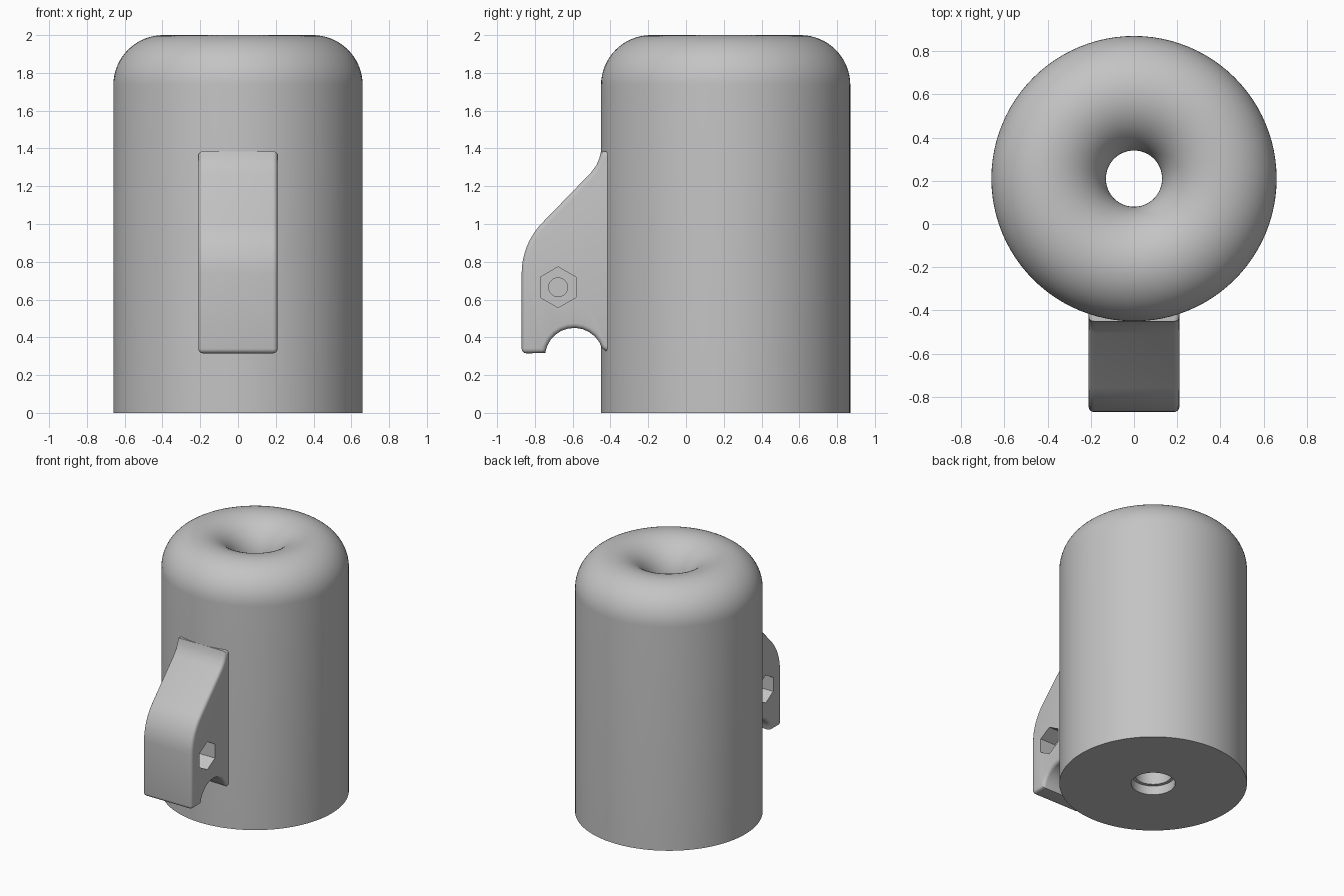
import bpy, bmesh
from math import sin, cos, pi, radians
from mathutils import Matrix, Vector

default = bpy.data.objects.get("Cube")
if default:
    bpy.data.objects.remove(default)

GREY = (0.55, 0.55, 0.55, 1)
mat = bpy.data.materials.new("light grey")
mat.use_nodes = True
mat.diffuse_color = GREY
mat.node_tree.nodes["Principled BSDF"].inputs["Base Color"].default_value = GREY


def make(name, bm):
    bmesh.ops.recalc_face_normals(bm, faces=bm.faces)
    mesh = bpy.data.meshes.new(name)
    bm.to_mesh(mesh)
    bm.free()
    obj = bpy.data.objects.new(name, mesh)
    bpy.context.collection.objects.link(obj)
    mesh.materials.append(mat)
    return obj


def smooth(obj):
    bpy.ops.object.select_all(action='DESELECT')
    obj.select_set(True)
    bpy.context.view_layer.objects.active = obj
    bpy.ops.object.shade_smooth_by_angle(angle=radians(32))


def arc(cy, cz, r, start, end, n):
    angles = [radians(start + (end - start) * i / n) for i in range(n + 1)]
    return [(cy + r * cos(a), cz + r * sin(a)) for a in angles]


def cut(obj, cutter):
    cutter.hide_render = True
    mod = obj.modifiers.new("cut", 'BOOLEAN')
    mod.operation, mod.solver, mod.object = 'DIFFERENCE', 'EXACT', cutter
    deps = bpy.context.evaluated_depsgraph_get()
    obj.data = bpy.data.meshes.new_from_object(obj.evaluated_get(deps))
    obj.modifiers.clear()
    bpy.data.objects.remove(cutter)


# Cylindrical body with a doughnut top, central bore and counterbored base
BODY_Y, BODY_R, BORE_R, SINK_R = 0.21, 0.66, 0.13, 0.155
tube = (BODY_R - BORE_R) / 2
profile = [(SINK_R, 0), (BODY_R, 0)]
profile += arc(BORE_R + tube, 2 - tube, tube, 0, 180, 32)
profile += [(BORE_R, 0.07), (SINK_R, 0.07)]
bm = bmesh.new()
verts = [bm.verts.new((r, 0, z)) for r, z in profile]
edges = [bm.edges.new((verts[i - 1], verts[i])) for i in range(len(verts))]
bmesh.ops.spin(bm, geom=verts + edges, cent=(0, 0, 0), axis=(0, 0, 1),
               angle=2 * pi, steps=96)
bmesh.ops.remove_doubles(bm, verts=bm.verts, dist=0.0001)
bmesh.ops.translate(bm, verts=bm.verts, vec=(0, BODY_Y, 0))
smooth(make("body", bm))

# Front hook: side outline extruded across x, with rounded rims
HALF = 0.21
outline = [(-0.87, 0.315)]
outline += arc(-0.592, 0.295, 0.155, 172, 18, 11)
outline += [(-0.42, 0.325), (-0.3, 0.325), (-0.3, 1.385), (-0.45, 1.385)]
outline += [(-0.458, 1.35), (-0.475, 1.31), (-0.505, 1.27)]
outline += arc(-0.49, 0.74, 0.38, 135, 180, 8)
bm = bmesh.new()
face = bm.faces.new([bm.verts.new((-HALF, y, z)) for y, z in outline])
ext = bmesh.ops.extrude_face_region(bm, geom=[face])
bmesh.ops.translate(bm, vec=(2 * HALF, 0, 0),
                    verts=[v for v in ext["geom"] if isinstance(v, bmesh.types.BMVert)])
bmesh.ops.recalc_face_normals(bm, faces=bm.faces)
rim = []
for e in bm.edges:
    a, b = (v.co for v in e.verts)
    across = abs(a.x - b.x) > 0.1
    toe = across and a.y < -0.86 and a.z < 0.32
    if toe or (not across and min(a.y, b.y) < -0.41):
        rim.append(e)
bmesh.ops.bevel(bm, geom=rim, offset=0.025, segments=4, profile=0.5,
                affect='EDGES', clamp_overlap=False)
hook = make("front_hook", bm)

# Hexagonal recess and small blind bore on each side of the hook
for side in (-1, 1):
    for sides, radius, depth in ((6, 0.108, 0.13), (32, 0.05, 0.17)):
        bm = bmesh.new()
        place = (Matrix.Translation(Vector((side * (HALF + 0.1 - depth / 2), -0.677, 0.665)))
                 @ Matrix.Rotation(pi / 2, 4, 'Y'))
        bmesh.ops.create_cone(bm, cap_ends=True, segments=sides, radius1=radius,
                              radius2=radius, depth=depth + 0.2,
                              matrix=place @ Matrix.Rotation(pi / 2 if sides == 6 else 0, 4, 'Z'))
        # Turn the hexagon so a corner points up
        top = max(v.co.z for v in bm.verts)
        if sides == 6 and top < 0.665 + radius * 0.95:
            bmesh.ops.rotate(bm, verts=bm.verts, cent=(0, -0.677, 0.665),
                             matrix=Matrix.Rotation(pi / 6, 3, 'X'))
        cut(hook, make("recess_cutter", bm))
smooth(hook)
